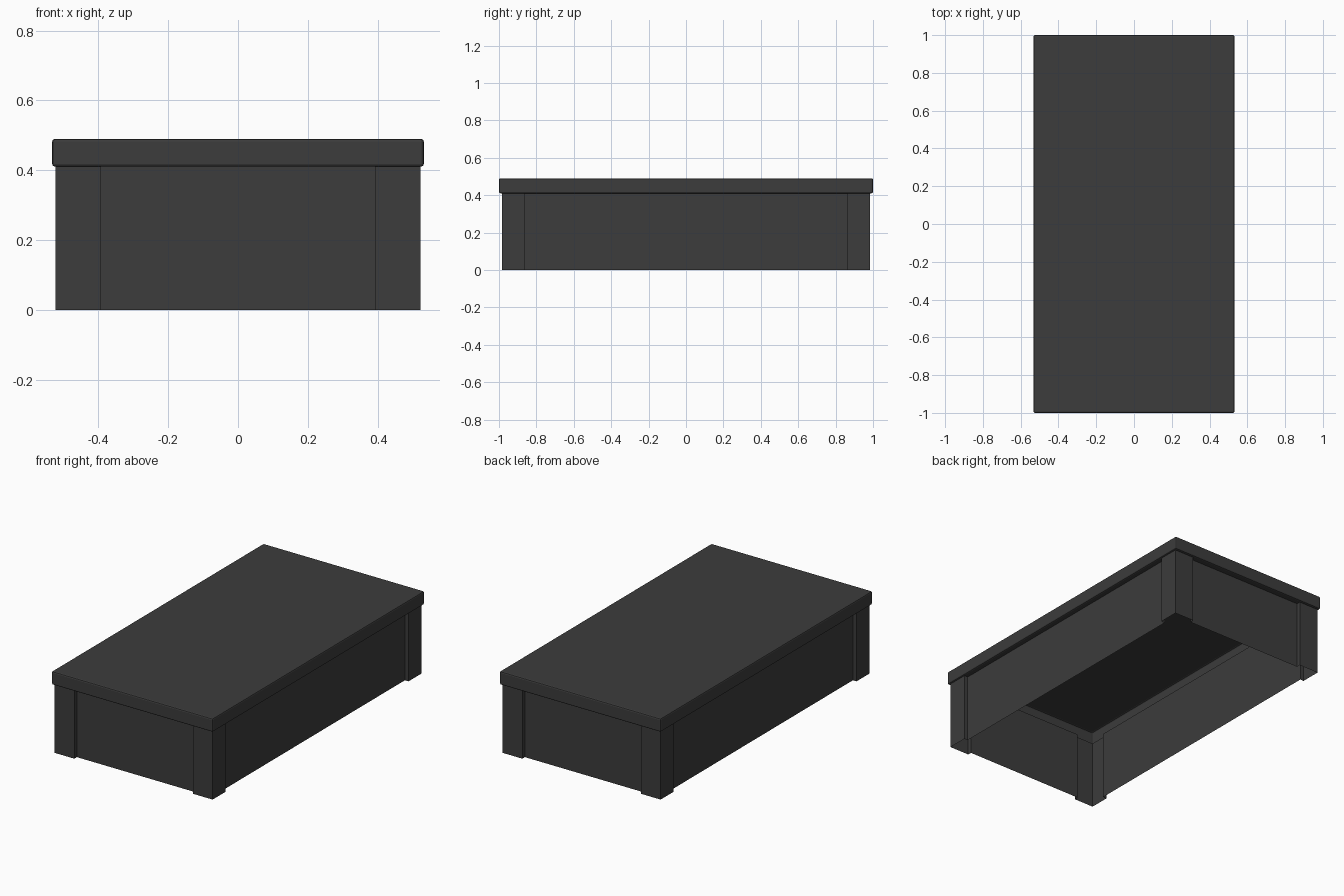
import bpy, bmesh

if "Cube" in bpy.data.objects:
    bpy.data.objects.remove(bpy.data.objects["Cube"])

mat = bpy.data.materials.new("charcoal")
mat.diffuse_color = (0.045, 0.045, 0.045, 1)
mat.use_nodes = True
mat.node_tree.nodes["Principled BSDF"].inputs["Base Color"].default_value = mat.diffuse_color

HX, HY = 0.532, 1.0        # slab half sizes
Z0, Z1 = 0.41, 0.49        # slab underside and top
BX, BY = 0.522, 0.985      # corner post outer faces
PX, PY = 0.392, 0.863      # inner ends of the posts
INSET = 0.024              # panel recess
BEV = 0.008


def make(name, bm):
    bmesh.ops.recalc_face_normals(bm, faces=bm.faces)
    me = bpy.data.meshes.new(name)
    bm.to_mesh(me)
    bm.free()
    me.materials.append(mat)
    ob = bpy.data.objects.new(name, me)
    bpy.context.collection.objects.link(ob)
    return ob


# Slab top: bevelled hollow shell, open underneath
bm = bmesh.new()
bmesh.ops.create_cube(bm, size=1)
for v in bm.verts:
    v.co = (v.co.x * 2 * HX, v.co.y * 2 * HY, Z0 if v.co.z < 0 else Z1)
bmesh.ops.bevel(bm, geom=bm.edges[:], offset=BEV, segments=2, profile=0.5,
                affect='EDGES')
bm.normal_update()
under = [f for f in bm.faces if f.normal.z < -0.99]
bmesh.ops.delete(bm, geom=under, context='FACES')
make("slab_top", bm)

# Outline of the base: corner posts standing proud of recessed panels
ox, oy = HX - BEV, HY - BEV
corner = [(PX, BY - INSET, PX, oy), (PX, BY, PX, oy), (BX, BY, ox, oy),
          (BX, PY, ox, PY), (BX - INSET, PY, ox, PY)]
outline = []
for sx, sy in ((1, 1), (1, -1), (-1, -1), (-1, 1)):
    pts = corner if sx * sy > 0 else corner[::-1]
    outline += [(sx * a, sy * b, sx * c, sy * d) for a, b, c, d in pts]

# Base walls: single-skin shell, open at the bottom, with the overhang soffit
bm = bmesh.new()
low = [bm.verts.new((p[0], p[1], 0)) for p in outline]
high = [bm.verts.new((p[0], p[1], Z0)) for p in outline]
rim = [bm.verts.new((p[2], p[3], Z0)) for p in outline]
n = len(outline)
for i in range(n):
    j = (i + 1) % n
    bm.faces.new((low[i], low[j], high[j], high[i]))
    if outline[i][2:] != outline[j][2:]:
        bm.faces.new((high[i], high[j], rim[j], rim[i]))
loose = [v for v in bm.verts if not v.link_faces]
bmesh.ops.delete(bm, geom=loose, context='VERTS')
make("base_posts_and_panels", bm)
